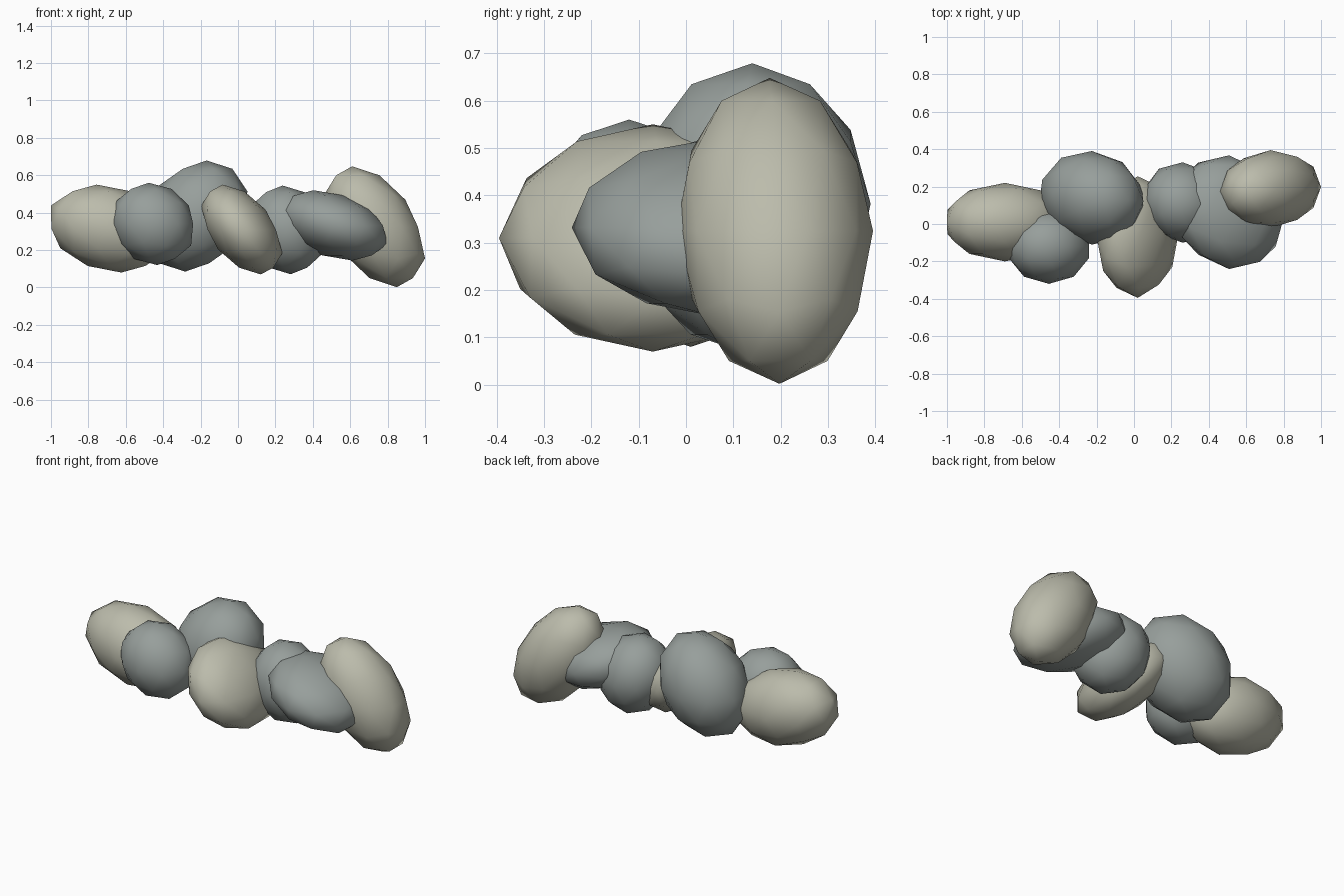
import bpy
from math import sqrt
from mathutils import Vector

if "Cube" in bpy.data.objects:
    bpy.data.objects.remove(bpy.data.objects["Cube"])


def material(name, rgb):
    m = bpy.data.materials.new(name)
    m.diffuse_color = (*rgb, 1)
    m.use_nodes = True
    m.node_tree.nodes["Principled BSDF"].inputs["Base Color"].default_value = m.diffuse_color
    return m


tan = material("warm_stone", (0.50, 0.50, 0.41))
grey = material("cool_stone", (0.31, 0.345, 0.33))


def boulder(name, mat, centre, half, lean_xz=0.0, lean_xy=0.0, lean_yz=0.0):
    """Low-poly leaning ellipsoid with exact half extents; leans run from -1 to 1."""
    bpy.ops.mesh.primitive_ico_sphere_add(subdivisions=2, radius=1)
    ob = bpy.context.object
    ob.name = ob.data.name = name
    s = sqrt(1 - lean_xz ** 2)
    k = (lean_xy - lean_xz * lean_yz) / s
    m = sqrt(1 - lean_yz ** 2 - k ** 2)
    pts = [Vector((lean_xz * v.co.z + s * v.co.x,
                   lean_yz * v.co.z + k * v.co.x + m * v.co.y,
                   v.co.z)) for v in ob.data.vertices]
    reach = [max(abs(p[i]) for p in pts) for i in range(3)]
    for v, p in zip(ob.data.vertices, pts):
        v.co = [p[i] * half[i] / reach[i] for i in range(3)]
    ob.location = centre
    ob.data.materials.append(mat)
    bpy.ops.object.shade_smooth()
    return ob


# Row of overlapping boulders, left to right
boulder("left_end_boulder", tan, (-0.69, 0.01, 0.315), (0.31, 0.21, 0.235), -0.2)
boulder("left_front_boulder", grey, (-0.455, -0.12, 0.34), (0.215, 0.20, 0.22), -0.1)
boulder("large_back_boulder", grey, (-0.225, 0.14, 0.382), (0.275, 0.25, 0.297), 0.2, -0.08)
boulder("middle_front_boulder", tan, (0.02, -0.07, 0.31), (0.217, 0.325, 0.24), -0.47, 0.04)
boulder("middle_back_boulder", grey, (0.26, 0.115, 0.308), (0.205, 0.215, 0.237), -0.1, -0.05)
boulder("right_wide_boulder", grey, (0.508, 0.063, 0.332), (0.293, 0.304, 0.188), -0.35, -0.1)
boulder("right_end_boulder", tan, (0.73, 0.187, 0.325), (0.27, 0.208, 0.323), -0.44, 0.05, -0.05)
